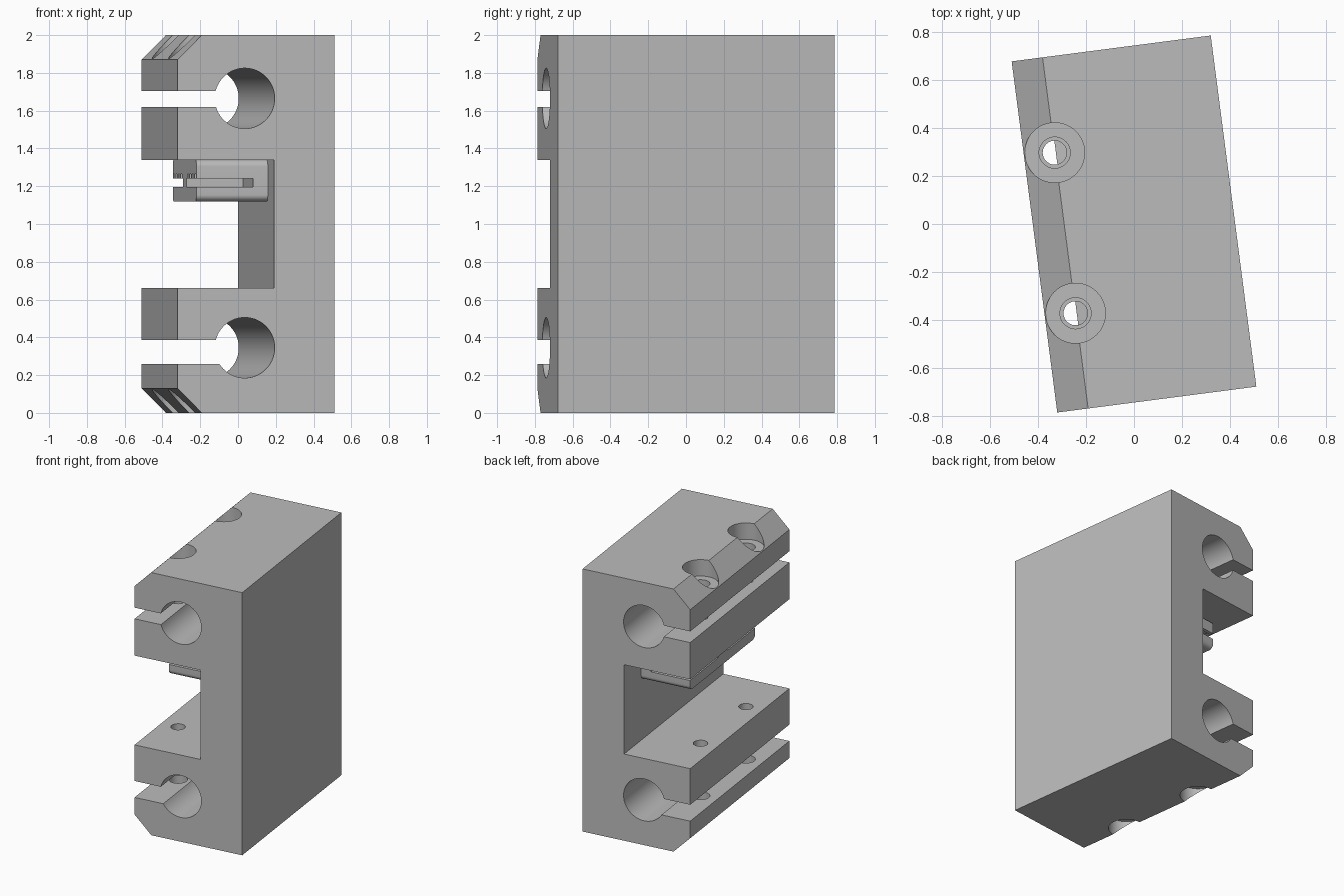
import bpy
import bmesh
import math
from mathutils import Matrix, Vector

if "Cube" in bpy.data.objects:
    bpy.data.objects.remove(bpy.data.objects["Cube"], do_unlink=True)

TURN = Matrix.Rotation(math.radians(7.4), 4, 'Z')  # whole part sits slightly turned
W, L, H = 0.419, 0.739, 2.0                        # half width, half length, height

grey = bpy.data.materials.new("plain grey")
grey.use_nodes = True
grey.diffuse_color = (0.5, 0.5, 0.5, 1)
grey.node_tree.nodes["Principled BSDF"].inputs["Base Color"].default_value = (0.5, 0.5, 0.5, 1)


def finish(name, bm):
    bmesh.ops.recalc_face_normals(bm, faces=bm.faces)
    mesh = bpy.data.meshes.new(name)
    bm.to_mesh(mesh)
    bm.free()
    mesh.materials.append(grey)
    obj = bpy.data.objects.new(name, mesh)
    bpy.context.collection.objects.link(obj)
    return obj


def extrude(name, points, step):
    """Solid swept from a closed outline along step."""
    bm = bmesh.new()
    face = bm.faces.new([bm.verts.new(p) for p in points])
    new = bmesh.ops.extrude_face_region(bm, geom=[face], use_keep_orig=True)["geom"]
    verts = [g for g in new if isinstance(g, bmesh.types.BMVert)]
    bmesh.ops.translate(bm, verts=verts, vec=Vector(step))
    return finish(name, bm)


def box(x0, x1, y0, y1, z0, z1):
    outline = [(x0, y0, z0), (x1, y0, z0), (x1, y1, z0), (x0, y1, z0)]
    return extrude("cutter", outline, (0, 0, z1 - z0))


def rod(x, y, r, z0, z1):
    ring = [(x + r * math.cos(i * math.tau / 48), y + r * math.sin(i * math.tau / 48), z0)
            for i in range(48)]
    return extrude("cutter", ring, (0, 0, z1 - z0))


def cut(obj, cutter):
    cutter.hide_render = True
    mod = obj.modifiers.new("cut", 'BOOLEAN')
    mod.operation, mod.solver, mod.object = 'DIFFERENCE', 'EXACT', cutter
    bpy.context.view_layer.objects.active = obj
    bpy.ops.object.modifier_apply(modifier=mod.name)
    bpy.data.objects.remove(cutter, do_unlink=True)


def keyhole(top, bottom, zc, x=-0.06, r=0.16):
    """Slot in from the left edge, around the bore and back out."""
    start = math.pi - math.asin((top - zc) / r)
    end = -math.pi + math.asin((zc - bottom) / r)
    arc = [start + (end - start) * i / 56 for i in range(57)]
    return ([(-W, top)] + [(x + r * math.cos(a), zc + r * math.sin(a)) for a in arc]
            + [(-W, bottom)])


# Block with two split bores and a channel
c = 0.13
outline = [(-W, c), (c - W, 0), (W, 0), (W, H), (c - W, H), (-W, H - c)]
outline += keyhole(1.705, 1.62, 1.665)
outline += [(-W, 1.34), (0.096, 1.34), (0.096, 0.66), (-W, 0.66)]
outline += keyhole(0.385, 0.26, 0.345)
block = extrude("clamp_block", [(x, -L, z) for x, z in outline], (0, 2 * L, 0))

# Clamp screw holes: counterbore, clearance hole, threaded hole
for y in (-0.338, 0.338):
    for r, low, high in ((0.125, 1.875, 2.1), (0.065, 1.66, 1.9), (0.05, 1.3, 1.68)):
        cut(block, rod(-0.29, y, r, low, high))
        cut(block, rod(-0.29, y, r, H - high, H - low))

# Belt holder under the channel roof, rounded at its ends
half, r = 0.485, 0.035
profile = []
for cy, cz, quarter in ((half - r, 1.34 - r, 0), (r - half, 1.34 - r, 1),
                        (r - half, 1.12 + r, 2), (half - r, 1.12 + r, 3)):
    for i in range(9):
        a = (quarter + i / 8) * math.pi / 2
        profile.append((-0.285, cy + r * math.cos(a), cz + r * math.sin(a)))
holder = extrude("belt_holder", profile, (0.381, 0, 0))

# Belt slots on either side of a middle stop, with tooth grooves above
for side in (-1, 1):
    def span(a, b):
        return sorted((side * a, side * b))
    cut(holder, box(-0.4, 0.018, *span(0.07, 0.6), 1.197, 1.24))
    for i in range(4):
        y = 0.11 + i * 0.1
        cut(holder, box(-0.4, 0.018, *span(y, y + 0.05), 1.22, 1.265))

# Turn and shade
for obj in (block, holder):
    obj.data.transform(TURN)
    bpy.ops.object.select_all(action='DESELECT')
    obj.select_set(True)
    bpy.context.view_layer.objects.active = obj
    bpy.ops.object.shade_smooth_by_angle(angle=math.radians(30))
